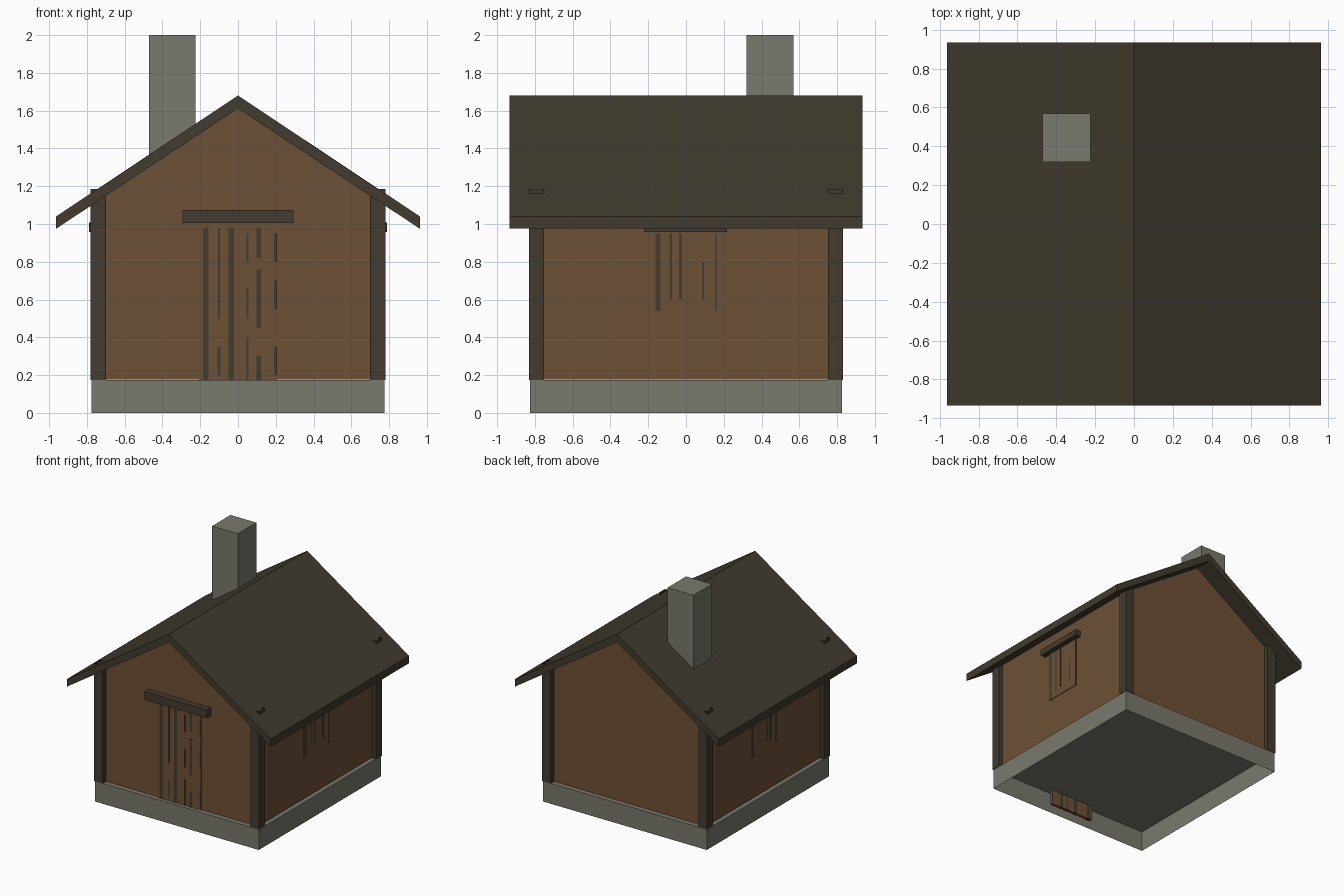
import bpy
import bmesh
from mathutils import Vector

cube = bpy.data.objects.get("Cube")
if cube:
    bpy.data.objects.remove(cube, do_unlink=True)


def material(name, rgb):
    m = bpy.data.materials.new(name)
    m.use_nodes = True
    m.diffuse_color = (*rgb, 1)
    m.node_tree.nodes["Principled BSDF"].inputs["Base Color"].default_value = (*rgb, 1)
    return m


STONE = material("grey stone", (0.19, 0.192, 0.155))
WOOD = material("brown wood", (0.155, 0.082, 0.036))
DARK = material("dark timber", (0.054, 0.044, 0.028))


def finish(name, bm, mat):
    bmesh.ops.recalc_face_normals(bm, faces=bm.faces)
    mesh = bpy.data.meshes.new(name)
    bm.to_mesh(mesh)
    bm.free()
    mesh.materials.append(mat)
    obj = bpy.data.objects.new(name, mesh)
    bpy.context.collection.objects.link(obj)
    return obj


def box(name, lo, hi, mat, top=True, bottom=True):
    """Box between two corners; its top or bottom may be left open."""
    lo, hi = Vector(lo), Vector(hi)
    bm = bmesh.new()
    bmesh.ops.create_cube(bm, size=1)
    for v in bm.verts:
        v.co = (lo + hi) / 2 + v.co * (hi - lo)
    bm.normal_update()
    gone = [f for f in bm.faces
            if (f.normal.z > 0.9 and not top) or (f.normal.z < -0.9 and not bottom)]
    bmesh.ops.delete(bm, geom=gone, context="FACES")
    return finish(name, bm, mat)


def prism(name, profile, half_depth, mat):
    """Extrude an (x, z) profile along y, centred."""
    bm = bmesh.new()
    face = bm.faces.new([bm.verts.new((x, -half_depth, z)) for x, z in profile])
    new = bmesh.ops.extrude_face_region(bm, geom=[face])["geom"]
    verts = [g for g in new if isinstance(g, bmesh.types.BMVert)]
    bmesh.ops.translate(bm, verts=verts, vec=(0, 2 * half_depth, 0))
    return finish(name, bm, mat)


# Foundation, hollow from below
FLOOR = 0.175
box("foundation", (-0.775, -0.825, 0), (0.775, 0.825, FLOOR), STONE, bottom=False)

# Walls with gables reaching just into the roof
WX, WY = 0.74, 0.787
prism("walls", [(-WX, FLOOR + 0.002), (WX, FLOOR + 0.002), (WX, 1.14),
                (0, 1.63), (-WX, 1.14)], WY, WOOD)

# Gabled roof with plumb-cut eaves
prism("roof", [(-0.963, 0.975), (0, 1.612), (0.963, 0.975),
               (0.963, 1.04), (0, 1.68), (-0.963, 1.04)], 0.935, DARK)

# Corner posts, poking through the roof with open tops
for sx, side in ((1, "left"), (-1, "right")):
    for sy, end in ((-1, "front"), (1, "back")):
        xs = sorted((sx * 0.70, sx * 0.78))
        ys = sorted((sy * 0.752, sy * 0.83))
        box(f"{end}_{side}_post", (xs[0], ys[0], FLOOR), (xs[1], ys[1], 1.185),
            DARK, top=False, bottom=False)

# Chimney
box("chimney", (-0.47, 0.32, 1.2), (-0.225, 0.57, 2.0), STONE)

# Door with dark seams between its planks, and a lintel
box("door", (-0.207, -0.793, 0.05), (0.207, -0.77, 0.99), WOOD)
door_seams = [(-0.17, 0.03, 0.05, 0.98), (-0.1, 0.016, 0.2, 0.35),
              (-0.1, 0.01, 0.5, 0.98), (-0.035, 0.03, 0.05, 0.98),
              (0.05, 0.012, 0.05, 0.4), (0.05, 0.012, 0.5, 0.66),
              (0.05, 0.012, 0.8, 0.95), (0.11, 0.022, 0.05, 0.3),
              (0.11, 0.022, 0.45, 0.76), (0.11, 0.022, 0.82, 0.98),
              (0.198, 0.016, 0.2, 0.35), (0.198, 0.016, 0.55, 0.7),
              (0.198, 0.016, 0.8, 0.95)]
for x, w, z0, z1 in door_seams:
    box("door_seam", (x - w / 2, -0.795, z0), (x + w / 2, -0.768, z1), DARK)
box("door_lintel", (-0.295, -0.842, 1.005), (0.295, -0.77, 1.075), DARK)

# Shuttered window and lintel on each side wall
shutter_seams = [(-0.148, 0.026, 0.54, 0.95), (-0.08, 0.014, 0.6, 0.95),
                 (-0.03, 0.016, 0.6, 0.95), (0.09, 0.01, 0.6, 0.8),
                 (0.16, 0.01, 0.54, 0.95)]


def side_box(name, s, x0, x1, y0, y1, z0, z1, mat):
    xs = sorted((s * x0, s * x1))
    box(name, (xs[0], y0, z0), (xs[1], y1, z1), mat)


for s, side in ((1, "left"), (-1, "right")):
    side_box(f"{side}_shutter", s, 0.72, 0.746, -0.173, 0.167, 0.533, 0.957, WOOD)
    for y, w, z0, z1 in shutter_seams:
        side_box(f"{side}_shutter_seam", s, 0.73, 0.748, y - w / 2, y + w / 2, z0, z1, DARK)
    side_box(f"{side}_window_lintel", s, 0.72, 0.79, -0.22, 0.217, 0.957, 1.007, DARK)
